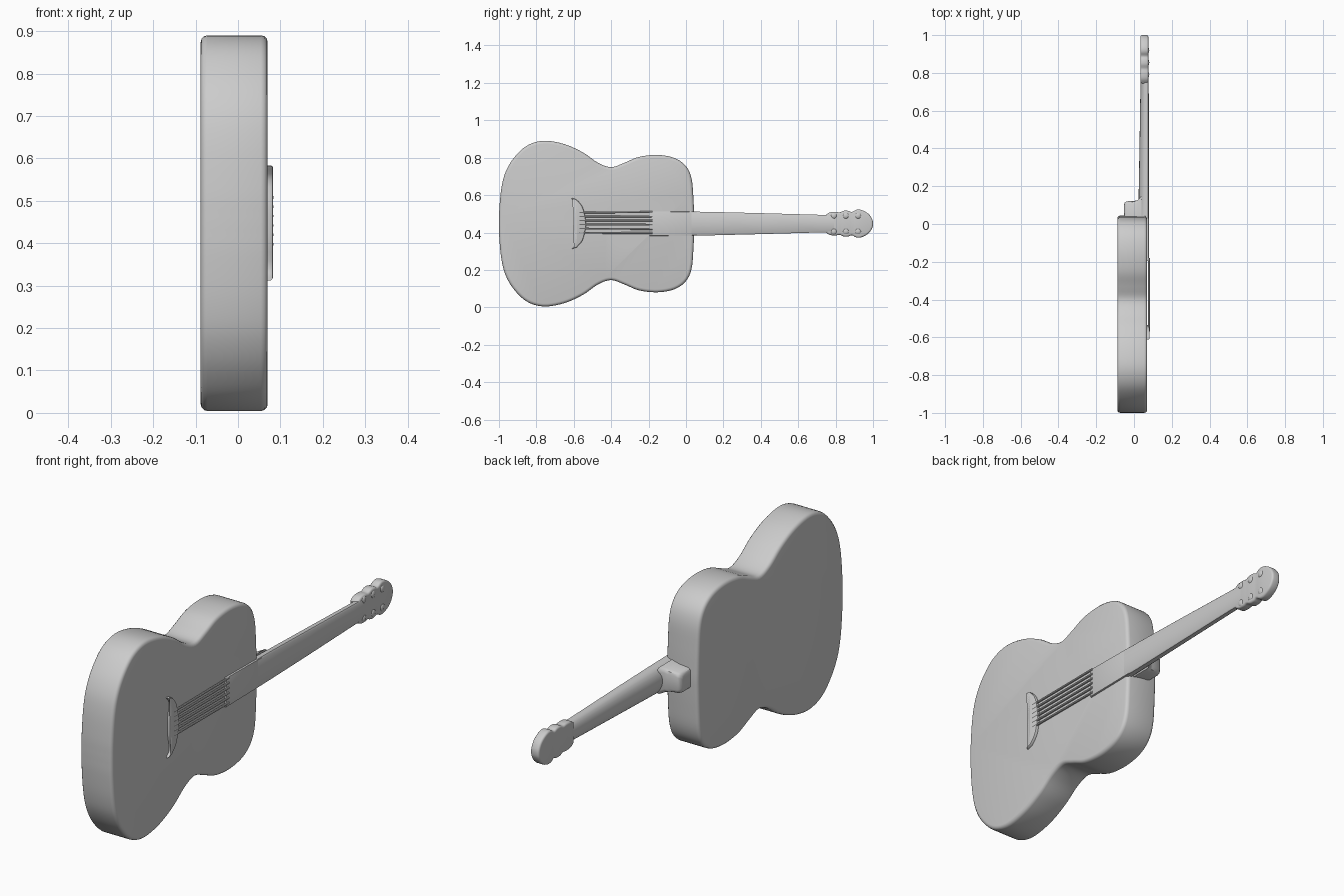
import bpy, bmesh, math
from mathutils import Vector

if "Cube" in bpy.data.objects:
    bpy.data.objects.remove(bpy.data.objects["Cube"])

MID = 0.4475  # height of the long axis
grey = bpy.data.materials.new("light_grey")
grey.diffuse_color = (0.6, 0.6, 0.6, 1)
grey.use_nodes = True
grey.node_tree.nodes["Principled BSDF"].inputs["Base Color"].default_value = grey.diffuse_color


def spline(pts, steps):
    """Smooth open curve through 2D points."""
    p = [Vector(q) for q in pts]
    p = [2 * p[0] - p[1]] + p + [2 * p[-1] - p[-2]]
    out = []
    for i in range(1, len(p) - 2):
        a, b, c, d = p[i - 1:i + 3]
        for s in range(steps):
            t = s / steps
            out.append(0.5 * (2 * b + (c - a) * t + (2 * a - 5 * b + 4 * c - d) * t * t
                              + (3 * b - a - 3 * c + d) * t ** 3))
    return out + [p[-2]]


def finish(name, bm, angle=35):
    bmesh.ops.recalc_face_normals(bm, faces=bm.faces)
    mesh = bpy.data.meshes.new(name)
    bm.to_mesh(mesh)
    bm.free()
    ob = bpy.data.objects.new(name, mesh)
    bpy.context.collection.objects.link(ob)
    mesh.materials.append(grey)
    smooth(ob, angle)
    return ob


def smooth(ob, angle):
    bpy.ops.object.select_all(action='DESELECT')
    ob.select_set(True)
    bpy.context.view_layer.objects.active = ob
    bpy.ops.object.shade_smooth_by_angle(angle=math.radians(angle))


def plate(name, outline, x0, x1, bevel=0.0, segments=3):
    """Extrude a (y, z) outline from x0 to x1 and round its rims."""
    bm = bmesh.new()
    base = bm.faces.new([bm.verts.new((x0, y, z)) for y, z in outline])
    top = bmesh.ops.extrude_face_region(bm, geom=[base])["geom"]
    bmesh.ops.translate(bm, vec=(x1 - x0, 0, 0),
                        verts=[v for v in top if isinstance(v, bmesh.types.BMVert)])
    if bevel:
        rims = [e for e in bm.edges if abs(e.verts[0].co.x - e.verts[1].co.x) < 1e-6]
        bmesh.ops.bevel(bm, geom=rims, offset=bevel, segments=segments,
                        profile=0.5, affect='EDGES')
    return finish(name, bm)


def mirrored(half, mid=MID):
    """Close a half outline, given as (y, half width), about the long axis."""
    up = [(y, mid + w) for y, w in half]
    return up + [(y, mid - w) for y, w in reversed(half) if w > 1e-4]


def loft(name, rings):
    bm = bmesh.new()
    loops = [[bm.verts.new(c) for c in r] for r in rings]
    n = len(loops[0])
    for a, b in zip(loops, loops[1:]):
        for i in range(n):
            bm.faces.new((a[i], a[(i + 1) % n], b[(i + 1) % n], b[i]))
    bm.faces.new(loops[0])
    bm.faces.new(loops[-1])
    return finish(name, bm, 40)


# Body: waisted outline with rounded rims
half = [(-1.0, 0.0), (-0.998, 0.08), (-0.987, 0.19), (-0.965, 0.275), (-0.92, 0.352),
        (-0.85, 0.417), (-0.76, 0.443), (-0.65, 0.425), (-0.55, 0.38), (-0.47, 0.325),
        (-0.40, 0.302), (-0.33, 0.325), (-0.25, 0.357), (-0.15, 0.367), (-0.06, 0.35),
        (0.0, 0.307), (0.03, 0.24), (0.04, 0.13), (0.045, 0.0)]
curve = [(p.x, max(p.y, 0)) for p in spline(half, 5)]
body = plate("body", mirrored(curve)[:-1] if curve[-1][1] > 1e-4 else
             [(y, MID + w) for y, w in curve] + [(y, MID - w) for y, w in curve[-2:0:-1]],
             -0.088, 0.07, 0.016)

# Sound hole: shallow round recess
bm = bmesh.new()
bmesh.ops.create_cone(bm, cap_ends=True, segments=48, radius1=0.12, radius2=0.12, depth=0.06)
for v in bm.verts:
    v.co = Vector((v.co.z + 0.075, v.co.x - 0.307, v.co.y + 0.45))
cutter = finish("sound_hole_cutter", bm)
mod = body.modifiers.new("sound_hole", 'BOOLEAN')
mod.operation, mod.object, mod.solver = 'DIFFERENCE', cutter, 'EXACT'
bpy.context.view_layer.objects.active = body
bpy.ops.object.modifier_apply(modifier=mod.name)
bpy.data.objects.remove(cutter)
smooth(body, 35)

# Neck: D-shaped section, flat playing side, slightly tapered
rings = []
for y, w, back, front in [(0.03, 0.064, 0.018, 0.079), (0.12, 0.063, 0.024, 0.079),
                          (0.4, 0.056, 0.029, 0.079), (0.72, 0.047, 0.034, 0.078),
                          (0.79, 0.047, 0.036, 0.077)]:
    ring = [(front - 0.004, y, MID + w), (front, y, MID + w - 0.006),
            (front, y, MID - w + 0.006), (front - 0.004, y, MID - w)]
    for i in range(11):
        a = math.pi * i / 10
        ring.append((front - 0.016 - (front - 0.016 - back) * math.sin(a), y,
                     MID - w * math.cos(a)))
    rings.append(ring)
loft("neck", rings)

# Fingerboard end lying on the body
plate("fingerboard", mirrored([(-0.195, 0.066), (0.06, 0.063)]), 0.06, 0.079, 0.004, 2)

# Heel joining the neck to the body, narrowing towards the back
rings = []
for x, w, y1 in [(-0.054, 0.034, 0.098), (-0.05, 0.042, 0.112), (-0.04, 0.046, 0.12),
                 (0.0, 0.05, 0.122), (0.02, 0.054, 0.126), (0.04, 0.06, 0.15)]:
    rings.append([(x, 0.03, MID - w), (x, y1 - 0.015, MID - w), (x, y1 - 0.004, MID - w + 0.006),
                  (x, y1, MID - w + 0.018), (x, y1, MID + w - 0.018),
                  (x, y1 - 0.004, MID + w - 0.006), (x, y1 - 0.015, MID + w), (x, 0.03, MID + w)])
loft("heel", rings)

# Headstock with a scalloped edge where the tuners sit
head = [(0.745, 0.044), (0.768, 0.06), (0.80, 0.063), (0.822, 0.06), (0.845, 0.069),
        (0.87, 0.068), (0.888, 0.062), (0.91, 0.074), (0.935, 0.074), (0.965, 0.06),
        (0.985, 0.042), (0.997, 0.02), (1.0, 0.006)]
plate("headstock", mirrored([(p.x, p.y) for p in spline(head, 3)]), 0.034, 0.076, 0.009)
for i, y in enumerate((0.79, 0.855, 0.92)):
    for side in (-1, 1):
        bm = bmesh.new()
        bmesh.ops.create_uvsphere(bm, u_segments=16, v_segments=8, radius=1)
        for v in bm.verts:
            v.co = Vector((0.07 + 0.011 * v.co.x, y + 0.018 * v.co.y,
                           MID + side * 0.042 + 0.018 * v.co.z))
        finish(f"tuner_{i}_{'upper' if side > 0 else 'lower'}", bm)

# Bridge: low crescent
bridge = spline([(-0.612, 0.312), (-0.59, 0.34), (-0.60, 0.40), (-0.602, 0.447), (-0.60, 0.495),
                 (-0.59, 0.55), (-0.612, 0.582), (-0.585, 0.575), (-0.555, 0.54), (-0.54, 0.49),
                 (-0.535, 0.447), (-0.54, 0.405), (-0.555, 0.355), (-0.585, 0.32)], 3)
plate("bridge", [tuple(p) for p in bridge], 0.06, 0.083, 0.006, 2)

# Strings from the bridge across the sound hole to the fingerboard
for i in range(6):
    t = i / 5 - 0.5
    rings = []
    for y, spread, x in [(-0.57, 0.108, 0.079), (-0.18, 0.112, 0.079)]:
        z = 0.453 + spread * t
        rings.append([(x + 0.005 * math.cos(k * math.tau / 8), y,
                       z + 0.005 * math.sin(k * math.tau / 8)) for k in range(8)])
    loft(f"string_{i + 1}", rings)
